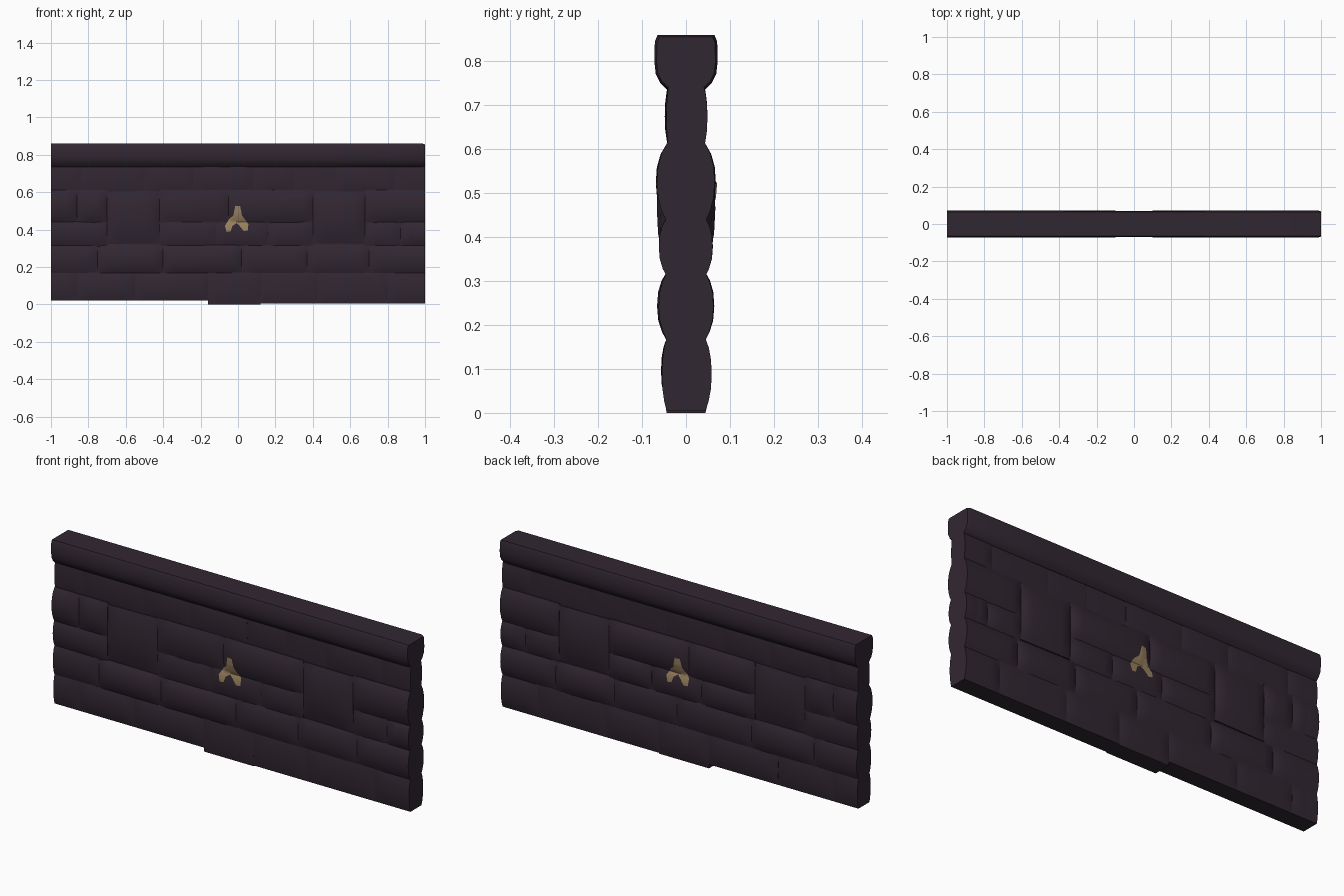
import bpy, bmesh, random
from mathutils import Vector
from mathutils.bvhtree import BVHTree

random.seed(7)
if "Cube" in bpy.data.objects:
    bpy.data.objects.remove(bpy.data.objects["Cube"])


def material(name, colour):
    m = bpy.data.materials.new(name)
    m.use_nodes = True
    m.diffuse_color = colour
    bsdf = m.node_tree.nodes["Principled BSDF"]
    bsdf.inputs["Base Color"].default_value = colour
    bsdf.inputs["Roughness"].default_value = 0.9
    return m


STONE = material("dark plum stone", (0.031, 0.020, 0.031, 1))
TAN = material("tan paint", (0.32, 0.22, 0.115, 1))


def finish(name, bm, mat, angle=0.75):
    bmesh.ops.recalc_face_normals(bm, faces=bm.faces)
    mesh = bpy.data.meshes.new(name)
    bm.to_mesh(mesh)
    bm.free()
    obj = bpy.data.objects.new(name, mesh)
    bpy.context.collection.objects.link(obj)
    mesh.materials.append(mat)
    bpy.ops.object.select_all(action="DESELECT")
    obj.select_set(True)
    bpy.context.view_layer.objects.active = obj
    bpy.ops.object.shade_smooth_by_angle(angle=angle)
    return obj


def loft(bm, rings):
    """Skin a list of closed point rings and cap both ends."""
    loops = [[bm.verts.new(p) for p in ring] for ring in rings]
    for a, b in zip(loops, loops[1:]):
        for i in range(len(a)):
            j = (i + 1) % len(a)
            bm.faces.new((a[i], a[j], b[j], b[i]))
    bm.faces.new(loops[0])
    bm.faces.new(loops[-1][::-1])


BULGE = [(0, 0), (0.13, 0.5), (0.3, 0.88), (0.5, 1), (0.7, 0.9), (0.87, 0.55), (1, 0)]


def stone(bm, x0, x1, z0, z1, depth, edge):
    """Pillow-shaped block running through the wall."""
    front, back = (depth + random.uniform(-0.004, 0.005) for _ in range(2))
    left = 1 if x0 <= -1 else 0.15
    right = 1 if x1 >= 1 else 0.15
    w = x1 - x0
    stations = [(x0, left), (x0 + 0.02, max(left, 0.7)), (x0 + 0.06, 1),
                (x0 + w / 2, 0.92), (x1 - 0.06, 1),
                (x1 - 0.02, max(right, 0.7)), (x1, right)]
    tilt = random.uniform(-0.006, 0.006) if z0 > 0.1 else 0
    rings = []
    for x, f in stations:
        dz = tilt * (x - x0 - w / 2) / w
        def side(d, sign):
            return [(x, sign * (edge + (d - edge) * b * f), z0 + (z1 - z0) * t + dz)
                    for t, b in BULGE]
        rings.append(side(front, -1) + side(back, 1)[::-1])
    loft(bm, rings)


# Stone courses: name, bottom, top, depth, groove depth, spans along x
TALL = [(-0.7, -0.42), (0.4, 0.68)]
courses = [
    ("bottom_course", 0.0, 0.17, 0.055, 0.044, [-1, -0.86, -0.55, -0.16, 0.12, 0.42, 0.8, 1]),
    ("second_course", 0.165, 0.32, 0.061, 0.043, [-1, -0.75, -0.4, 0.02, 0.37, 0.7, 1]),
    ("third_course", 0.312, 0.445, 0.058, 0.044, [-1, -0.7, -0.42, -0.12, 0.16, 0.4, 0.68, 0.87, 1]),
    ("fourth_course", 0.435, 0.612, 0.064, 0.044, [-1, -0.86, -0.7, -0.42, -0.05, 0.4, 0.68, 1]),
    ("recessed_course", 0.6, 0.75, 0.045, 0.039, [-1, -0.84, -0.5, -0.24, 0.08, 0.3, 0.52, 0.84, 1]),
]
surfaces = []
for name, z0, z1, depth, edge, seams in courses:
    bm = bmesh.new()
    for a, b in zip(seams, seams[1:]):
        if name in ("third_course", "fourth_course") and (a, b) in TALL:
            continue
        low = z0
        if name == "bottom_course" and b < -0.1:
            low = 0.02
        elif name == "bottom_course" and a > 0.1:
            low = 0.004
        stone(bm, a, b, low, z1, depth, edge)
    surfaces.append(BVHTree.FromBMesh(bm))
    finish(name, bm, STONE)

# Tall blocks spanning two courses
bm = bmesh.new()
for a, b in TALL:
    stone(bm, a, b, 0.325, 0.605, 0.063, 0.043)
finish("tall_blocks", bm, STONE)

# Mortar core behind the stones
bm = bmesh.new()
bmesh.ops.create_cube(bm, size=1)
bmesh.ops.scale(bm, vec=(1.99, 0.076, 0.76), verts=bm.verts)
bmesh.ops.translate(bm, vec=(0, 0, 0.405), verts=bm.verts)
finish("wall_core", bm, STONE)

# Coping along the top
half = [(0.042, 0.735), (0.058, 0.75), (0.069, 0.772), (0.072, 0.80),
        (0.071, 0.845), (0.065, 0.86)]
section = half + [(-y, z) for y, z in half[::-1]]
bm = bmesh.new()
rings = []
for x, s in [(-1, 1), (-0.5, 1), (0, 0.98), (0.5, 1), (0.985, 1), (1, 0.93)]:
    rings.append([(x, y * s, 0.8 + (z - 0.8) * (s if abs(x) == 1 else 1))
                  for y, z in section])
loft(bm, rings)
finish("coping", bm, STONE)

# Painted chevron on each face, laid onto the stones
outline = [(-0.015, 0.525), (0.012, 0.525), (0.022, 0.475), (0.055, 0.43),
           (0.054, 0.395), (0.03, 0.392), (0.008, 0.42), (-0.008, 0.435),
           (-0.03, 0.42), (-0.04, 0.39), (-0.062, 0.388), (-0.07, 0.42),
           (-0.045, 0.46), (-0.025, 0.475)]
for name, s in (("front_chevron", -1), ("back_chevron", 1)):
    bm = bmesh.new()
    bm.faces.new([bm.verts.new((-s * x, s, z)) for x, z in outline])
    bmesh.ops.triangulate(bm, faces=bm.faces)
    for axis, start in (((1, 0, 0), -0.07), ((0, 0, 1), 0.38)):
        for k in range(16):
            bmesh.ops.bisect_plane(
                bm, geom=bm.verts[:] + bm.edges[:] + bm.faces[:],
                plane_co=Vector(axis) * (start + 0.01 * k), plane_no=axis)
    for v in bm.verts:
        hits = [t.ray_cast(v.co, Vector((0, -s, 0)))[0] for t in surfaces]
        v.co.y = s * (max([abs(h.y) for h in hits if h] + [0.044]) + 0.003)
    bmesh.ops.triangulate(bm, faces=bm.faces)
    plate = finish(name, bm, TAN)
    # Face the plate outward
    if plate.data.polygons[0].normal.y * s < 0:
        plate.data.flip_normals()
